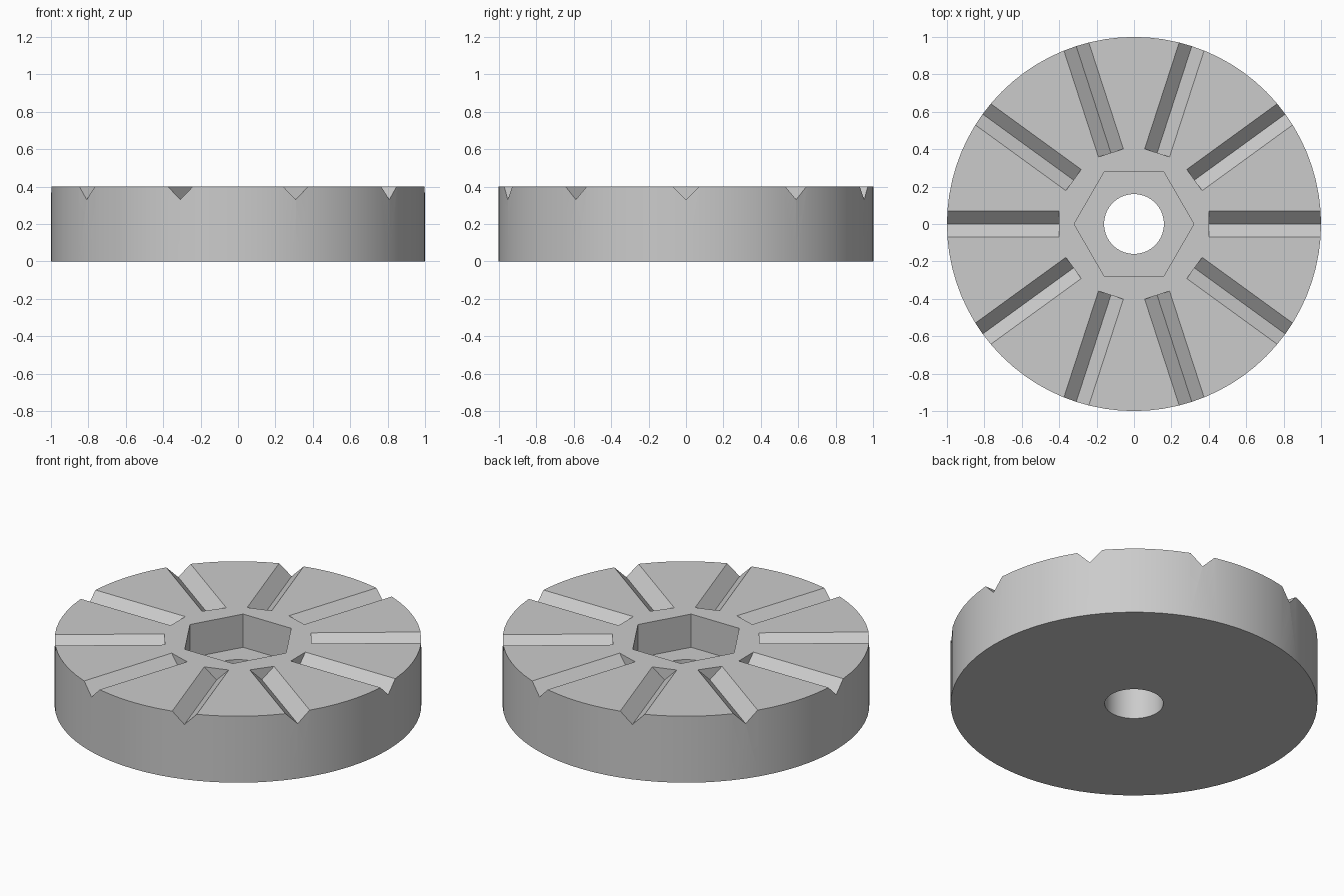
import bpy
import bmesh
from math import cos, sin, tau
from mathutils import Matrix, Vector

if "Cube" in bpy.data.objects:
    bpy.data.objects.remove(bpy.data.objects["Cube"], do_unlink=True)

HEIGHT = 0.4
GROOVES = 10
GROOVE_DEPTH = 0.07
GROOVE_START = 0.4
OVERLAP = 0.02

steel = bpy.data.materials.new("light grey steel")
steel.use_nodes = True
colour = (0.6, 0.6, 0.6, 1)
steel.diffuse_color = colour
steel.node_tree.nodes["Principled BSDF"].inputs["Base Color"].default_value = colour


def add_prism(bm, outline, sweep):
    """Sweep a closed outline into a solid and return its vertices."""
    bottom = bm.faces.new([bm.verts.new(p) for p in outline])
    start = list(bottom.verts)
    result = bmesh.ops.extrude_face_region(bm, geom=[bottom], use_keep_orig=True)
    end = [g for g in result["geom"] if isinstance(g, bmesh.types.BMVert)]
    bmesh.ops.translate(bm, verts=end, vec=Vector(sweep))
    return start + end


def ring(radius, sides, z):
    return [(radius * cos(tau * i / sides), radius * sin(tau * i / sides), z)
            for i in range(sides)]


def finish(name, bm):
    bmesh.ops.recalc_face_normals(bm, faces=bm.faces[:])
    mesh = bpy.data.meshes.new(name)
    bm.to_mesh(mesh)
    bm.free()
    mesh.materials.append(steel)
    obj = bpy.data.objects.new(name, mesh)
    bpy.context.collection.objects.link(obj)
    return obj


# Round body
bm = bmesh.new()
add_prism(bm, ring(1, 80, 0), (0, 0, HEIGHT))
disc = finish("grooved_disc", bm)

# Through hole
bm = bmesh.new()
add_prism(bm, ring(0.16, 64, -0.1), (0, 0, HEIGHT + 0.2))
hole = finish("bore_cutter", bm)

# Hexagonal pocket, half the body deep
bm = bmesh.new()
add_prism(bm, ring(0.32, 6, HEIGHT / 2), (0, 0, HEIGHT))
pocket = finish("hex_pocket_cutter", bm)

# Radial V grooves, open at the rim
bm = bmesh.new()
half = GROOVE_DEPTH + OVERLAP
for i in range(GROOVES):
    triangle = [(GROOVE_START, 0, HEIGHT - GROOVE_DEPTH),
                (GROOVE_START, half, HEIGHT + OVERLAP),
                (GROOVE_START, -half, HEIGHT + OVERLAP)]
    verts = add_prism(bm, triangle, (0.7, 0, 0))
    bmesh.ops.rotate(bm, verts=verts, cent=(0, 0, 0),
                     matrix=Matrix.Rotation(tau * i / GROOVES, 3, "Z"))
grooves = finish("groove_cutter", bm)

# Cut the body, then drop the cutters
bpy.ops.object.select_all(action="DESELECT")
bpy.context.view_layer.objects.active = disc
disc.select_set(True)
for cutter in (hole, pocket, grooves):
    cutter.hide_render = True
    cut = disc.modifiers.new(cutter.name, "BOOLEAN")
    cut.operation = "DIFFERENCE"
    cut.solver = "EXACT"
    cut.object = cutter
    bpy.ops.object.modifier_apply(modifier=cut.name)
    bpy.data.objects.remove(cutter, do_unlink=True)

bpy.ops.object.shade_smooth_by_angle(angle=tau / 12)
